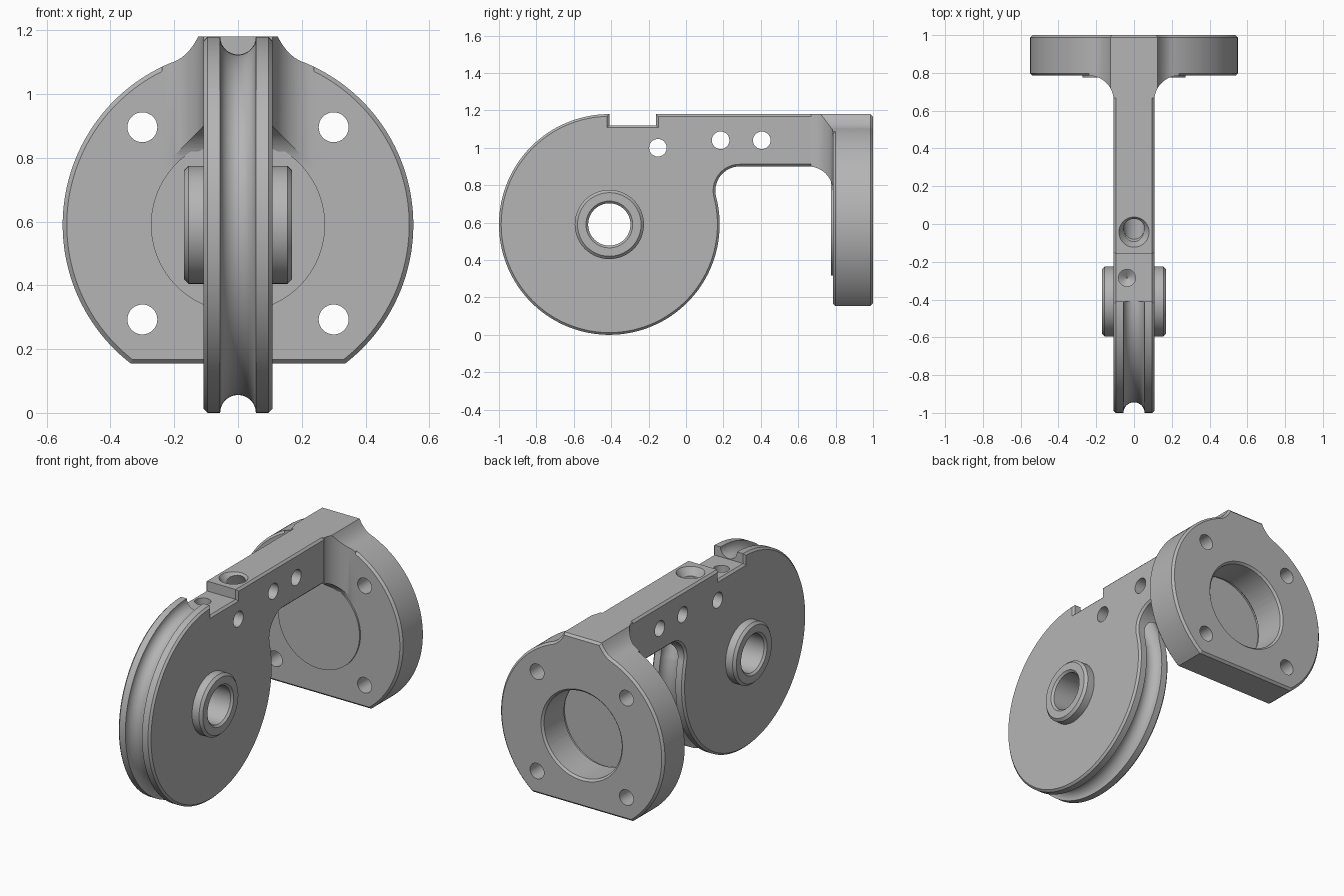
import bpy, bmesh
from math import pi, sin, cos, sqrt, radians
from mathutils import Matrix, Vector

cube = bpy.data.objects.get("Cube")
if cube:
    bpy.data.objects.remove(cube, do_unlink=True)

grey = bpy.data.materials.new("machined grey")
grey.use_nodes = True
grey.diffuse_color = (0.46, 0.46, 0.46, 1)
grey.node_tree.nodes["Principled BSDF"].inputs["Base Color"].default_value = grey.diffuse_color

HALF = 0.108             # half thickness of wheel and arm
TOP, UNDER = 1.18, 0.9   # arm top and underside
CY, CZ, R = -0.41, 0.59, 0.59   # wheel centre and radius
FRONT, BACK = 0.785, 1.0        # flange faces
FIL = 0.13               # fillet radius


def finish(bm, name):
    bmesh.ops.recalc_face_normals(bm, faces=bm.faces)
    mesh = bpy.data.meshes.new(name)
    bm.to_mesh(mesh)
    bm.free()
    mesh.materials.append(grey)
    obj = bpy.data.objects.new(name, mesh)
    bpy.context.collection.objects.link(obj)
    return obj


def loft(name, rings):
    """Closed solid through rings with equal point counts."""
    bm = bmesh.new()
    rows = [[bm.verts.new(p) for p in ring] for ring in rings]
    n = len(rows[0])
    for a, b in zip(rows, rows[1:]):
        for i in range(n):
            j = (i + 1) % n
            bm.faces.new((a[i], a[j], b[j], b[i]))
    bm.faces.new(rows[0])
    bm.faces.new(rows[-1])
    return finish(bm, name)


def prism(name, outline, place, a, b, chamfer=0):
    """Extrude an outline between a and b, chamfering both end rims."""
    obj = loft(name, [[place(u, v, d) for u, v in outline] for d in (a, b)])
    if chamfer:
        bm = bmesh.new()
        bm.from_mesh(obj.data)
        caps = [f for f in bm.faces if len(f.verts) > 4]
        edges = list({e for f in caps for e in f.edges})
        bmesh.ops.bevel(bm, geom=edges, offset=chamfer, segments=1,
                        affect='EDGES', clamp_overlap=False)
        bm.to_mesh(obj.data)
        bm.free()
    return obj


def turned(name, profile, centre, axis, n=64):
    """Solid of revolution from (radius, distance) pairs along an axis."""
    turn = Vector(axis).to_track_quat('Z', 'Y').to_matrix()
    c = Vector(centre)
    return loft(name, [[c + turn @ Vector((r * cos(2 * pi * i / n), r * sin(2 * pi * i / n), h))
                        for i in range(n)] for r, h in profile])


def combine(target, tool, operation):
    mod = target.modifiers.new("combine", 'BOOLEAN')
    mod.operation, mod.solver, mod.object = operation, 'EXACT', tool
    deps = bpy.context.evaluated_depsgraph_get()
    mesh = bpy.data.meshes.new_from_object(target.evaluated_get(deps))
    target.modifiers.clear()
    target.data = mesh
    bpy.data.objects.remove(tool, do_unlink=True)


def arc(cx, cy, r, a, b, n):
    return [(cx + r * cos(a + (b - a) * i / n), cy + r * sin(a + (b - a) * i / n))
            for i in range(n + 1)]


def side(y, z, x):
    return (x, y, z)


def facing(x, z, y):
    return (x, y, z)


# Wheel and arm, one side profile with a notch in the top
fz = UNDER - FIL
fy = CY + sqrt((R + FIL) ** 2 - (fz - CZ) ** 2)
tangent = Vector((fy - CY, fz - CZ)).angle_signed(Vector((1, 0)))
rim = arc(CY, CZ, R, pi / 2, 2 * pi + abs(tangent), 110)
fillet = arc(fy, fz, FIL, pi + abs(tangent), pi / 2, 24)
profile = rim + fillet[1:] + [(0.9, UNDER), (0.9, TOP), (-0.16, TOP), (-0.16, 1.12), (CY, 1.12)]
bracket = prism("pulley_bracket", profile, side, -HALF, HALF, 0.012)

# Round flange with flat foot and a raised shoulder for the arm
FR, FOOT = 0.55, 0.155
start = -sqrt(FR ** 2 - (FOOT - CZ) ** 2)
right = [p for p in arc(0, CZ, FR, -pi / 2, pi / 2, 160) if p[1] > FOOT + 0.01 and (p[1] < CZ or p[0] > 0.205)]
right.insert(0, (-start, FOOT))
p0, p1, p2 = Vector((0.2, 1.102)), Vector((0.155, 1.12)), Vector((0.125, TOP))
for i in range(9):
    t = i / 8
    right.append(tuple(p0 * (1 - t) ** 2 + p1 * 2 * t * (1 - t) + p2 * t * t))
outline = right + [(-x, z) for x, z in reversed(right)]
flange = prism("flange", outline, facing, FRONT, BACK, 0.013)

# Flared root where the arm meets the flange, trimmed to the flange outline
sections = []
for i in range(1, 17):
    a = pi / 2 * i / 16
    grow, y = FIL * (1 - cos(a)), FRONT - FIL + FIL * sin(a)
    sections.append((y, HALF + grow, UNDER - grow))
sections.append((0.88, HALF + FIL, UNDER - FIL))
root = loft("root", [[(-w, y, b), (w, y, b), (w, y, 1.3), (-w, y, 1.3)] for y, w, b in sections])
combine(root, prism("trim", outline, facing, 0.5, 0.95), 'INTERSECT')
combine(flange, root, 'UNION')
combine(bracket, flange, 'UNION')

# Hub boss on both sides of the wheel
combine(bracket, turned("hub", [(0.17, -0.17), (0.185, -0.155), (0.185, 0.155), (0.17, 0.17)],
                        (0, CY, CZ), (1, 0, 0)), 'UNION')

# Hub bore with chamfered mouths
combine(bracket, turned("bore", [(0.14, -0.185), (0.113, -0.158), (0.113, 0.158), (0.14, 0.185)],
                        (0, CY, CZ), (1, 0, 0)), 'DIFFERENCE')

# Large flange opening, cut through the root as well
combine(bracket, turned("opening", [(0.261, 0.5), (0.261, BACK - 0.012), (0.285, BACK + 0.012)],
                        (0, 0, CZ), (0, 1, 0), 96), 'DIFFERENCE')
combine(bracket, turned("front_mouth", [(0.273, 0.775), (0.273, FRONT), (0.259, FRONT + 0.014)],
                        (0, 0, CZ), (0, 1, 0), 96), 'DIFFERENCE')

# Flange bolt holes
for x in (-0.3, 0.3):
    for z in (0.293, 0.896):
        combine(bracket, turned("bolt_hole", [(0.047, 0.7), (0.047, 1.1)],
                                (x, 0, z), (0, 1, 0), 32), 'DIFFERENCE')

# Cross holes through the arm
for y, z in ((-0.15, 1.0), (0.185, 1.04), (0.405, 1.04)):
    combine(bracket, turned("cross_hole", [(0.047, -0.3), (0.047, 0.3)],
                            (0, y, z), (1, 0, 0), 32), 'DIFFERENCE')

# Rope groove around the rim, rising through the arm to the top
path = [Vector((0, CY + 0.06, TOP))] + [Vector((0, y, z)) for y, z in rim]
path += [Vector((0, -0.04, TOP)), Vector((0, -0.075, 1.257))]
rings = []
for i, p in enumerate(path):
    d = (path[min(i + 1, len(path) - 1)] - path[max(i - 1, 0)]).normalized()
    n = Vector((1, 0, 0)).cross(d)
    rings.append([p + 0.056 * (Vector((cos(a), 0, 0)) + n * sin(a))
                  for a in (2 * pi * k / 32 for k in range(32))])
combine(bracket, loft("groove", rings), 'DIFFERENCE')

# Countersink of the rope hole and blind hole in the notch
combine(bracket, turned("countersink", [(0.05, 1.135), (0.08, TOP), (0.08, 1.25)],
                        (0, -0.043, 0), (0, 0, 1), 40), 'DIFFERENCE')
combine(bracket, turned("blind_hole", [(0.004, 1.02), (0.045, 1.05), (0.045, 1.16)],
                        (-0.037, -0.285, 0), (0, 0, 1), 32), 'DIFFERENCE')

# Smooth curved faces, keep machined edges crisp
bpy.ops.object.select_all(action='DESELECT')
bracket.select_set(True)
bpy.context.view_layer.objects.active = bracket
bpy.ops.object.shade_smooth_by_angle(angle=radians(25))
